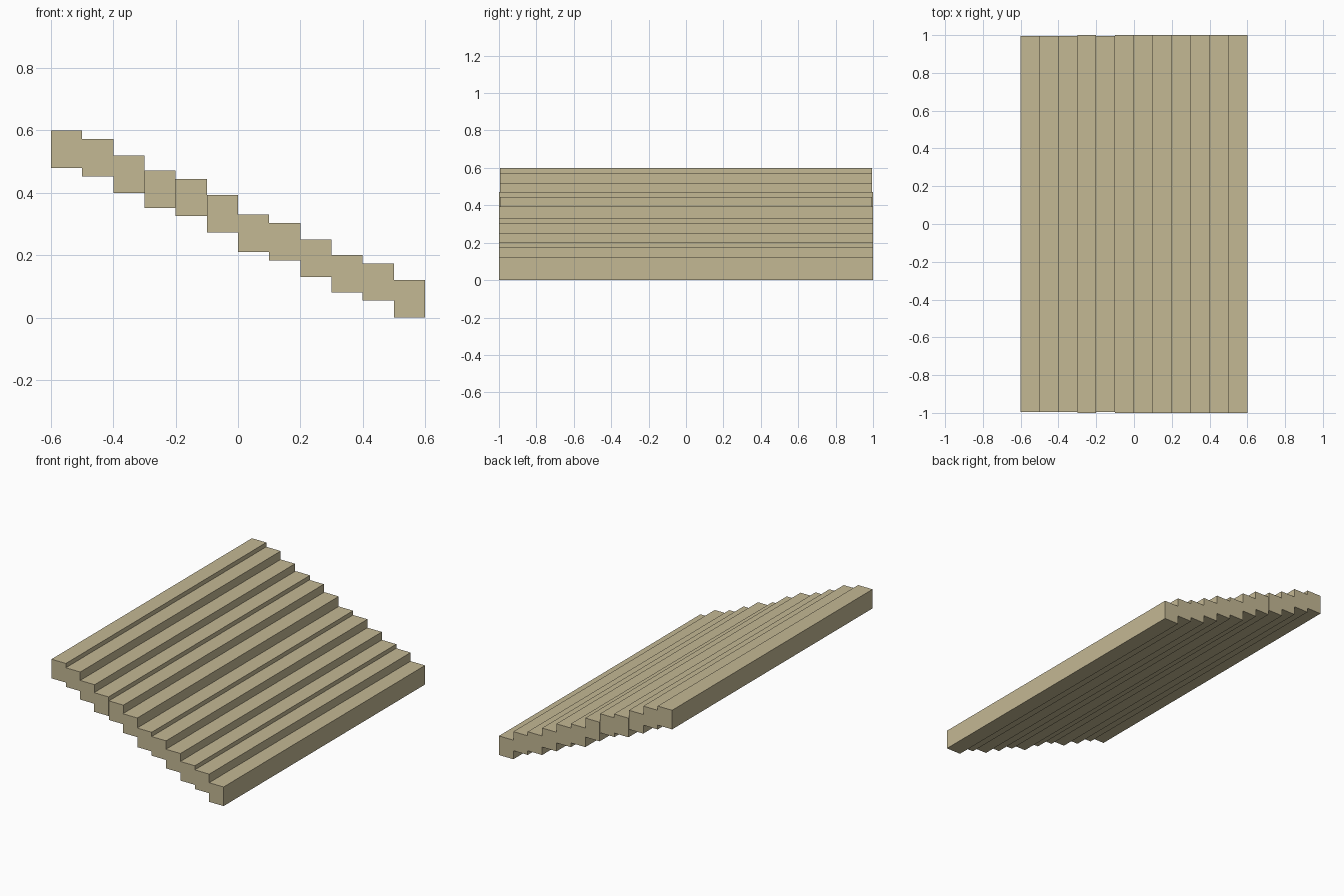
import bpy
import bmesh
from mathutils import Matrix, Vector

if "Cube" in bpy.data.objects:
    bpy.data.objects.remove(bpy.data.objects["Cube"], do_unlink=True)

# Sandy stone colour shared by every step
SAND = (0.552, 0.479, 0.296, 1.0)
stone = bpy.data.materials.new("sand_stone")
stone.use_nodes = True
stone.diffuse_color = SAND
bsdf = next(n for n in stone.node_tree.nodes if n.type == "BSDF_PRINCIPLED")
bsdf.inputs["Base Color"].default_value = SAND
bsdf.inputs["Roughness"].default_value = 0.9

TREAD = 0.1      # depth of each step along x
THICK = 0.12     # height of each slab
# Top height of each slab, from the high side to the low side
TOPS = [0.6, 0.573, 0.52, 0.472, 0.445, 0.393,
        0.33, 0.303, 0.25, 0.2, 0.174, 0.12]
SHORT = {0, 1, 2, 4}   # slabs cut slightly shorter than the rest


def add_slab(name, centre, size):
    bm = bmesh.new()
    place = Matrix.Translation(centre) @ Matrix.Diagonal(Vector((*size, 1)))
    bmesh.ops.create_cube(bm, size=1, matrix=place)
    mesh = bpy.data.meshes.new(name)
    bm.to_mesh(mesh)
    bm.free()
    mesh.materials.append(stone)
    slab = bpy.data.objects.new(name, mesh)
    bpy.context.collection.objects.link(slab)
    return slab


# Staircase of long slabs descending towards +x
for i, top in enumerate(TOPS):
    x = (i + 0.5 - len(TOPS) / 2) * TREAD
    length = 1.99 if i in SHORT else 2.0
    add_slab(f"step_{i + 1}", (x, 0, top - THICK / 2), (TREAD, length, THICK))
